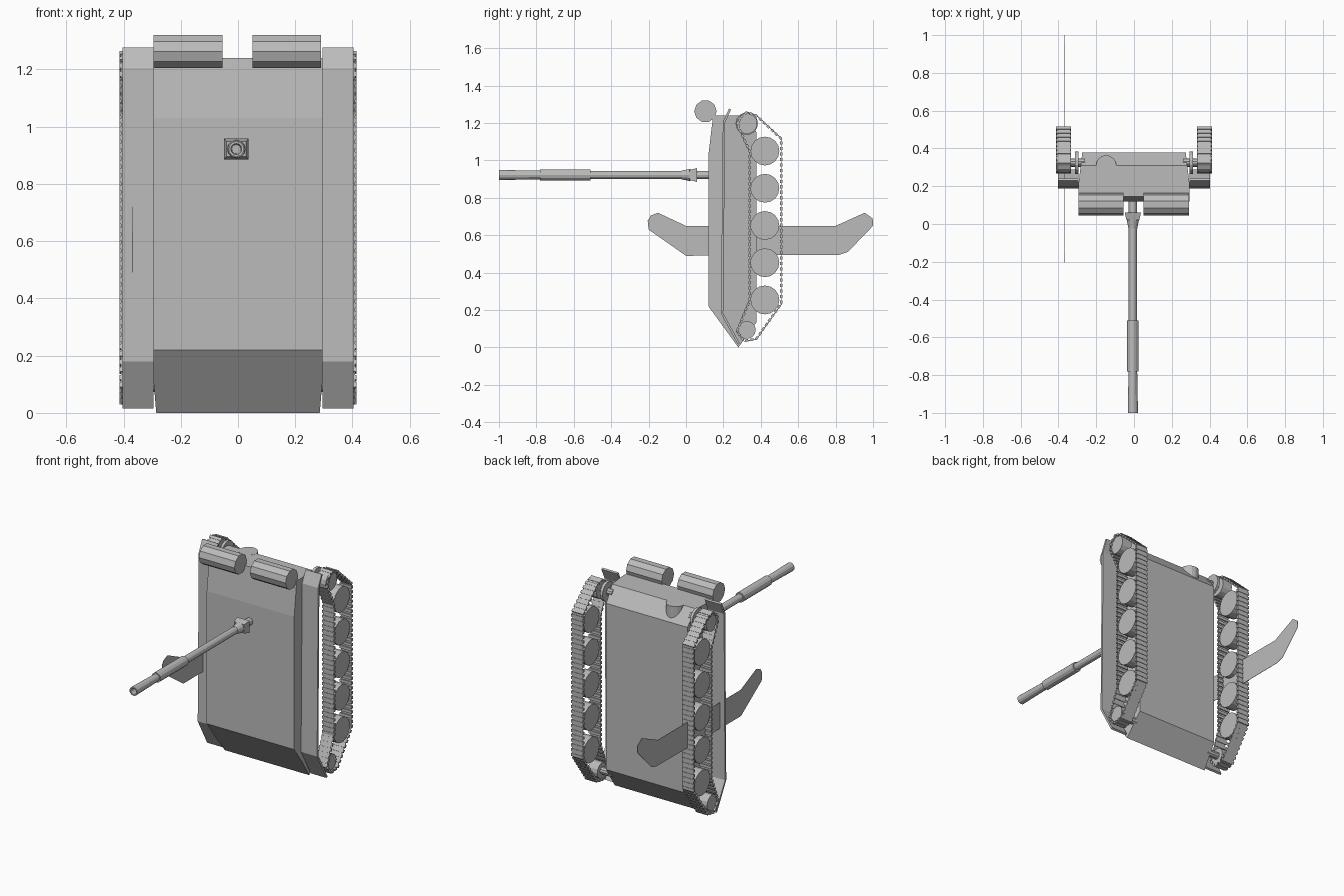
import bpy, bmesh, math
from mathutils import Matrix, Vector

cube = bpy.data.objects.get("Cube")
if cube:
    bpy.data.objects.remove(cube, do_unlink=True)

grey = bpy.data.materials.new("plain grey")
grey.use_nodes = True
grey.diffuse_color = (0.5, 0.5, 0.5, 1)
grey.node_tree.nodes["Principled BSDF"].inputs["Base Color"].default_value = (0.5, 0.5, 0.5, 1)


def finish(name, bm):
    bmesh.ops.recalc_face_normals(bm, faces=bm.faces)
    mesh = bpy.data.meshes.new(name)
    bm.to_mesh(mesh)
    bm.free()
    mesh.materials.append(grey)
    obj = bpy.data.objects.new(name, mesh)
    bpy.context.collection.objects.link(obj)
    return obj


def prism(bm, profile, x0, x1):
    """Side profile of (y, z) points carried across x."""
    a = [bm.verts.new((x0, y, z)) for y, z in profile]
    b = [bm.verts.new((x1, y, z)) for y, z in profile]
    n = len(profile)
    bm.faces.new(a)
    bm.faces.new(b[::-1])
    for i in range(n):
        j = (i + 1) % n
        bm.faces.new((a[i], b[i], b[j], a[j]))


def disc(bm, y, z, r, x0, x1, sides):
    """Cylinder lying along x."""
    ring = [2 * math.pi * i / sides for i in range(sides)]
    prism(bm, [(y + r * math.cos(t), z + r * math.sin(t)) for t in ring], x0, x1)


def band(bm, path, thick, x0, x1, closed):
    """Bent sheet following a (y, z) path, thickened to one side."""
    n = len(path)
    for i in range(n if closed else n - 1):
        p, q = Vector(path[i]), Vector(path[(i + 1) % n])
        d = (q - p).normalized()
        o = Vector((-d.y, d.x)) * thick
        prism(bm, [p, q, q + o, p + o], x0, x1)


# Hull: extruded side profile, narrowed towards the belly
bm = bmesh.new()
prism(bm, [(0.12, 0.22), (0.12, 1.03), (0.145, 1.24), (0.31, 1.24),
           (0.378, 1.15), (0.378, 0.136), (0.28, 0.0)], -0.295, 0.295)
bmesh.ops.bisect_plane(bm, geom=bm.verts[:] + bm.edges[:] + bm.faces[:],
                       plane_co=(0, 0.2, 0), plane_no=(0, 1, 0))
for v in bm.verts:
    if v.co.y > 0.2:
        v.co.x *= 1 - 0.4 * (v.co.y - 0.2)
finish("hull", bm)

# Hatch lug at the upper rear edge
bm = bmesh.new()
bmesh.ops.create_cone(bm, cap_ends=True, segments=16, radius1=0.054, radius2=0.054,
                      depth=0.08, matrix=Matrix.Translation((-0.147, 0.31, 1.201)))
finish("rear_lug", bm)

# Drums across the top
for name, x0 in (("right_drum", -0.295), ("left_drum", 0.05)):
    bm = bmesh.new()
    disc(bm, 0.104, 1.263, 0.06, x0, x0 + 0.24, 10)
    finish(name, bm)

# Gun barrel: turned profile with a hollow muzzle
bm = bmesh.new()
barrel = [(0.015, -0.85), (0.019, -1.0), (0.027, -1.0), (0.023, -0.78), (0.03, -0.78),
          (0.03, -0.51), (0.022, -0.51), (0.022, -0.02), (0.022, 0.14)]
verts = [bm.verts.new((r, y, 0)) for r, y in barrel]
edges = [bm.edges.new(pair) for pair in zip(verts, verts[1:])]
bmesh.ops.spin(bm, geom=verts + edges, cent=(0, 0, 0), axis=(0, 1, 0),
               angle=2 * math.pi, steps=12, use_merge=True)
bmesh.ops.remove_doubles(bm, verts=bm.verts, dist=0.0005)
bmesh.ops.holes_fill(bm, edges=[e for e in bm.edges if e.is_boundary], sides=0)
gun = finish("gun_barrel", bm)
gun.location = (-0.006, 0, 0.922)

# Gun collar: flared cone leading into a tapered block
bm = bmesh.new()
along_y = Matrix.Rotation(-math.pi / 2, 4, "X")
bmesh.ops.create_cone(bm, cap_ends=True, segments=12, radius1=0.023, radius2=0.033,
                      depth=0.05, matrix=Matrix.Translation((0, 0, 0)) @ along_y)
block = bmesh.ops.create_cube(bm, size=1)["verts"]
for v in block:
    back = v.co.y > 0
    sx, sz = (0.043, 0.037) if back else (0.034, 0.027)
    v.co = (math.copysign(sx, v.co.x), 0.06 if back else 0.02, math.copysign(sz, v.co.z))
collar = finish("gun_collar", bm)
collar.location = gun.location

# Running gear on both sides
track_path = [(0.34, 1.05), (0.28, 1.18), (0.285, 1.225), (0.325, 1.257), (0.375, 1.24),
              (0.51, 1.115), (0.51, 0.235), (0.375, 0.045), (0.31, 0.035),
              (0.272, 0.085), (0.34, 0.25)]
fender_path = [(0.23, 1.277), (0.197, 1.205), (0.187, 0.18), (0.278, 0.015)]


def track_links(bm, x, count):
    pts = [Vector(p) for p in track_path]
    segs = list(zip(pts, pts[1:] + pts[:1]))
    step = sum((q - p).length for p, q in segs) / count
    walked, at = 0, 0
    for p, q in segs:
        length = (q - p).length
        d = (q - p) / length
        while at < walked + length:
            c = p + d * (at - walked)
            m = Matrix.Translation((x, c.x, c.y)) @ Matrix.Rotation(math.atan2(d.y, d.x), 4, "X")
            bmesh.ops.create_cube(bm, size=1, matrix=m @ Matrix.Diagonal((0.08, 0.017, 0.013, 1)))
            at += step
        walked += length


for side, s in (("left", 1), ("right", -1)):
    bm = bmesh.new()
    band(bm, fender_path, 0.012, 0.295 * s, 0.403 * s, False)
    finish(side + "_fender", bm)

    bm = bmesh.new()
    band(bm, track_path, 0.004, 0.337 * s, 0.408 * s, True)
    track_links(bm, 0.374 * s, 92)
    finish(side + "_track", bm)

    bm = bmesh.new()
    for i in range(5):
        disc(bm, 0.422, 0.254 + 0.199 * i, 0.077, 0.343 * s, 0.405 * s, 16)
    finish(side + "_road_wheels", bm)

    # Drive sprocket and idler, each with an axle and an inner disc
    for part, z, r in (("sprocket", 1.197, 0.056), ("idler", 0.094, 0.048)):
        bm = bmesh.new()
        disc(bm, 0.325, z, r, 0.338 * s, 0.403 * s, 14)
        disc(bm, 0.325, z, 0.022, 0.26 * s, 0.35 * s, 10)
        if part == "sprocket":
            disc(bm, 0.325, z, 0.06, 0.295 * s, 0.312 * s, 14)
        finish(side + "_" + part, bm)

# Thin bent-ended blade running through the right track
blade = [(-0.2, 0.63), (-0.205, 0.678), (-0.188, 0.705), (-0.15, 0.72), (0, 0.65), (0.8, 0.65),
         (0.955, 0.72), (0.998, 0.69), (1.0, 0.65), (0.865, 0.51), (0.82, 0.495), (0, 0.49)]
bm = bmesh.new()
prism(bm, blade, -0.371, -0.369)
finish("side_blade", bm)
